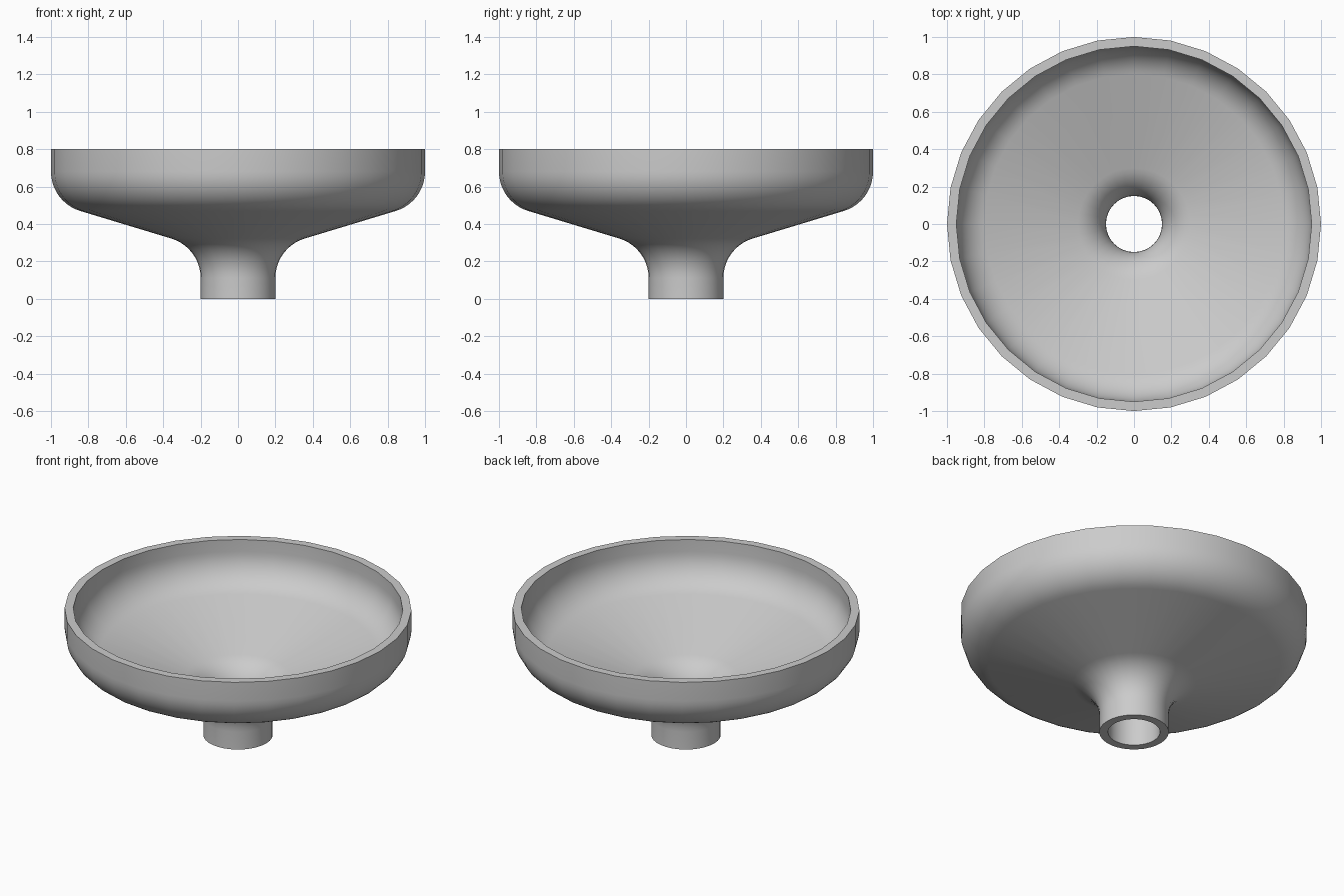
import bpy, bmesh, math
from mathutils import Vector

if "Cube" in bpy.data.objects:
    bpy.data.objects.remove(bpy.data.objects["Cube"])

SIDES = 32
ARC_STEPS = 10


def fillet(prev, corner, nxt, radius):
    """Points of a circular arc rounding off a profile corner."""
    p, c, n = Vector(prev), Vector(corner), Vector(nxt)
    a, b = (p - c).normalized(), (n - c).normalized()
    half = a.angle(b) / 2
    centre = c + (a + b).normalized() * (radius / math.sin(half))
    start = c + a * (radius / math.tan(half)) - centre
    end = c + b * (radius / math.tan(half)) - centre
    sweep = start.angle(end)
    return [tuple(centre + (start * math.sin((1 - t) * sweep) + end * math.sin(t * sweep)) / math.sin(sweep))
            for t in (i / ARC_STEPS for i in range(ARC_STEPS + 1))]


def wall(points, radius):
    """Spout end, two rounded corners, rim end."""
    a, b, c, d = points
    return [a] + fillet(a, b, c, radius) + fillet(b, c, d, radius) + [d]


# Closed profile: outer wall upwards, inner wall back down
outer = wall([(0.2, 0), (0.2, 0.275), (1, 0.517), (1, 0.8)], 0.22)
inner = wall([(0.15, 0), (0.15, 0.327), (0.95, 0.569), (0.95, 0.8)], 0.21)
profile = outer + inner[::-1]

# Funnel turned around the vertical axis
bm = bmesh.new()
rings = []
for i in range(SIDES):
    a = math.tau * i / SIDES
    rings.append([bm.verts.new((r * math.cos(a), r * math.sin(a), z)) for r, z in profile])
for i in range(SIDES):
    here, there = rings[i], rings[(i + 1) % SIDES]
    for j in range(len(profile)):
        k = (j + 1) % len(profile)
        bm.faces.new((here[j], there[j], there[k], here[k]))
bmesh.ops.recalc_face_normals(bm, faces=bm.faces)
mesh = bpy.data.meshes.new("funnel")
bm.to_mesh(mesh)
bm.free()
funnel = bpy.data.objects.new("funnel", mesh)
bpy.context.collection.objects.link(funnel)

# Smooth walls with crisp rim and spout edges
bpy.context.view_layer.objects.active = funnel
funnel.select_set(True)
bpy.ops.object.shade_smooth_by_angle(angle=math.radians(35))
